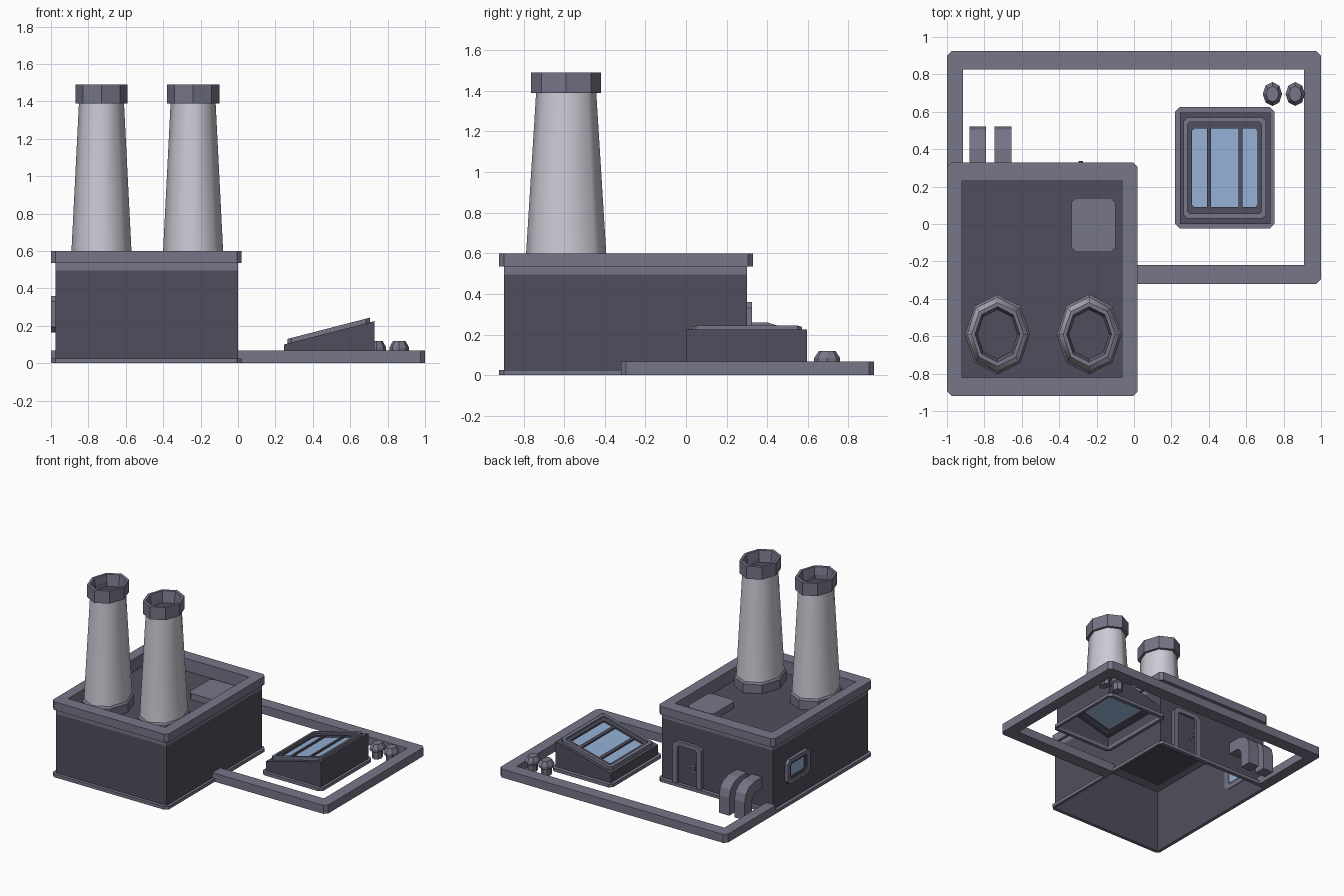
import bpy, bmesh, math

cube = bpy.data.objects.get("Cube")
if cube:
    bpy.data.objects.remove(cube, do_unlink=True)


def material(name, rgb):
    m = bpy.data.materials.new(name)
    m.use_nodes = True
    m.diffuse_color = (*rgb, 1)
    m.node_tree.nodes["Principled BSDF"].inputs["Base Color"].default_value = (*rgb, 1)
    return m


TRIM = material("trim_grey", (0.18, 0.18, 0.25))
DARK = material("wall_dark_grey", (0.08, 0.076, 0.107))
PALE = material("chimney_pale_grey", (0.6, 0.59, 0.66))
GLASS = material("glass_blue", (0.29, 0.43, 0.66))


def loft(name, loops, mat, caps="", closed=False, smooth=False):
    """Bridge equal-length loops of points; caps may hold 's' (start) and 'e' (end)."""
    bm = bmesh.new()
    rows = [[bm.verts.new(p) for p in loop] for loop in loops]
    pairs = list(zip(rows, rows[1:])) + ([(rows[-1], rows[0])] if closed else [])
    for a, b in pairs:
        for i in range(len(a)):
            j = (i + 1) % len(a)
            bm.faces.new((a[i], a[j], b[j], b[i]))
    if "s" in caps:
        bm.faces.new(rows[0][::-1])
    if "e" in caps:
        bm.faces.new(rows[-1])
    bmesh.ops.remove_doubles(bm, verts=bm.verts, dist=1e-5)
    bmesh.ops.recalc_face_normals(bm, faces=bm.faces)
    for f in bm.faces:
        f.smooth = smooth
    mesh = bpy.data.meshes.new(name)
    bm.to_mesh(mesh)
    bm.free()
    mesh.materials.append(mat)
    ob = bpy.data.objects.new(name, mesh)
    bpy.context.collection.objects.link(ob)
    return ob


def rect(u0, u1, v0, v1, c=0.0):
    """Rectangle with corners chamfered by c."""
    return [(u0 + c, v0), (u1 - c, v0), (u1, v0 + c), (u1, v1 - c),
            (u1 - c, v1), (u0 + c, v1), (u0, v1 - c), (u0, v0 + c)]


def flat(points, z):
    return [(x, y, z) for x, y in points]


def on_x(points, x):
    return [(x, y, z) for y, z in points]


def on_y(points, y):
    return [(x, y, z) for x, z in points]


def ring(name, outer, inner, a, b, mat, plane=flat):
    loft(name, [plane(outer, a), plane(outer, b), plane(inner, b), plane(inner, a)],
         mat, closed=True)


def slab(name, outline, a, b, mat, plane=flat):
    return loft(name, [plane(outline, a), plane(outline, b)], mat, caps="se")


def octagon(cx, cy, r, z, stretch=1.23):
    return [(cx + r * math.cos(i * math.pi / 4), cy + stretch * r * math.sin(i * math.pi / 4), z)
            for i in range(8)]


def lathe(name, cx, cy, profile, mat, **kw):
    return loft(name, [octagon(cx, cy, r, z) for r, z in profile], mat, **kw)


# Main building: open-bottomed walls, plinth, trim band, parapet and sunken roof
wall = rect(-0.975, 0, -0.895, 0.3)
ledge = rect(-1, 0.02, -0.92, 0.33, 0.025)
well = rect(-0.92, -0.065, -0.82, 0.23)
ROOF = 0.5
loft("building_walls", [flat(wall, 0), flat(wall, 0.495)], DARK)
ring("building_plinth", ledge, wall, 0, 0.025, TRIM)
ring("wall_top_band", wall, well, 0.495, 0.535, TRIM)
ring("roof_parapet", ledge, well, 0.535, 0.6, TRIM)
slab("roof_deck", well, ROOF - 0.005, ROOF, DARK)
slab("roof_hatch", rect(-0.335, -0.1, -0.15, 0.14, 0.025), ROOF, 0.55, TRIM)

# Two tapered chimneys with collars and hollow caps
for side, cx in (("right", -0.73), ("left", -0.24)):
    cy = -0.59
    lathe("chimney_collar_" + side, cx, cy,
          [(0.174, ROOF), (0.174, 0.57), (0.16, 0.585)], TRIM, caps="e")
    lathe("chimney_stack_" + side, cx, cy, [(0.162, 0.57), (0.12, 1.4)], PALE, smooth=True)
    lathe("chimney_cap_" + side, cx, cy,
          [(0.115, 1.39), (0.14, 1.39), (0.14, 1.49), (0.12, 1.49), (0.108, 1.4)], TRIM)
    lathe("chimney_flue_" + side, cx, cy, [(0.112, 1.43), (0.108, 1.4)], DARK, caps="e")

# Door on the back wall
door_outline = [(-0.36, 0), (-0.36, 0.33), (-0.33, 0.36), (-0.14, 0.36), (-0.11, 0.33), (-0.11, 0),
                (-0.15, 0), (-0.15, 0.31), (-0.165, 0.325), (-0.305, 0.325), (-0.32, 0.31), (-0.32, 0)]
slab("door_frame", door_outline, 0.3, 0.325, TRIM, on_y)
slab("door_panel", rect(-0.32, -0.15, 0, 0.325), 0.3, 0.306, DARK, on_y)
slab("door_handle_plate", rect(-0.3, -0.27, 0.14, 0.2, 0.008), 0.3, 0.314, TRIM, on_y)
slab("door_knob", rect(-0.297, -0.273, 0.16, 0.184, 0.007), 0.31, 0.336, TRIM, on_y)

# Window on the right wall
ring("window_frame", rect(-0.135, 0.15, 0.165, 0.36, 0.03), rect(-0.1, 0.115, 0.195, 0.33, 0.02),
     -0.97, -1.0, TRIM, on_x)
ring("window_inner_frame", rect(-0.1, 0.115, 0.195, 0.33, 0.02), rect(-0.08, 0.095, 0.213, 0.312, 0.01),
     -0.97, -0.99, DARK, on_x)
slab("window_pane", rect(-0.08, 0.095, 0.213, 0.312), -0.972, -0.98, GLASS, on_x)

# Bent ducts from the back wall to the ground
duct = [(0.3, 0.26), (0.4, 0.26), (0.465, 0.24), (0.505, 0.2), (0.52, 0.14), (0.52, 0),
        (0.43, 0), (0.43, 0.12), (0.41, 0.155), (0.38, 0.17), (0.3, 0.17)]
for name, x in (("duct_outer", -0.88), ("duct_inner", -0.745)):
    slab(name, duct, x, x + 0.09, TRIM, on_x)

# Low kerb around the yard
kerb = [(-1, 0.3), (-1, 0.9), (-0.975, 0.925), (0.975, 0.925), (1, 0.9), (1, -0.295),
        (0.975, -0.32), (0, -0.32), (0, -0.22), (0.91, -0.22), (0.91, 0.825),
        (-0.915, 0.825), (-0.915, 0.3)]
slab("yard_kerb", kerb, 0, 0.067, TRIM)


# Skylight hut with a sloping glazed top
def tilted(points, lift):
    return [(x, y, 0.1 + lift + 0.258 * (x - 0.245)) for x, y in points]


hut = rect(0.245, 0.73, 0, 0.595)
opening = rect(0.31, 0.66, 0.09, 0.51, 0.012)
ring("hut_plinth", rect(0.22, 0.75, -0.025, 0.625, 0.025), hut, 0, 0.025, TRIM)
loft("hut_walls", [flat(hut, 0), tilted(hut, 0), tilted(opening, 0), tilted(opening, -0.008)], DARK)
ring("skylight_frame", rect(0.265, 0.705, 0.03, 0.57, 0.02), rect(0.287, 0.683, 0.055, 0.545, 0.012),
     0, 0.025, TRIM, tilted)
ring("skylight_inner_frame", rect(0.287, 0.683, 0.055, 0.545, 0.012), opening,
     0, 0.012, DARK, tilted)
slab("skylight_glass", rect(0.305, 0.665, 0.085, 0.515), -0.008, -0.002, GLASS, tilted)
for i, x in enumerate((0.4, 0.57)):
    slab("skylight_bar_%d" % (i + 1), rect(x - 0.011, x + 0.011, 0.09, 0.51),
         -0.002, 0.01, DARK, tilted)

# Yard bollards
for i, x in enumerate((0.74, 0.862)):
    lathe("bollard_%d" % (i + 1), x, 0.695,
          [(0.036, 0), (0.036, 0.055), (0.052, 0.065), (0.052, 0.085), (0.034, 0.118)],
          TRIM, caps="se")
